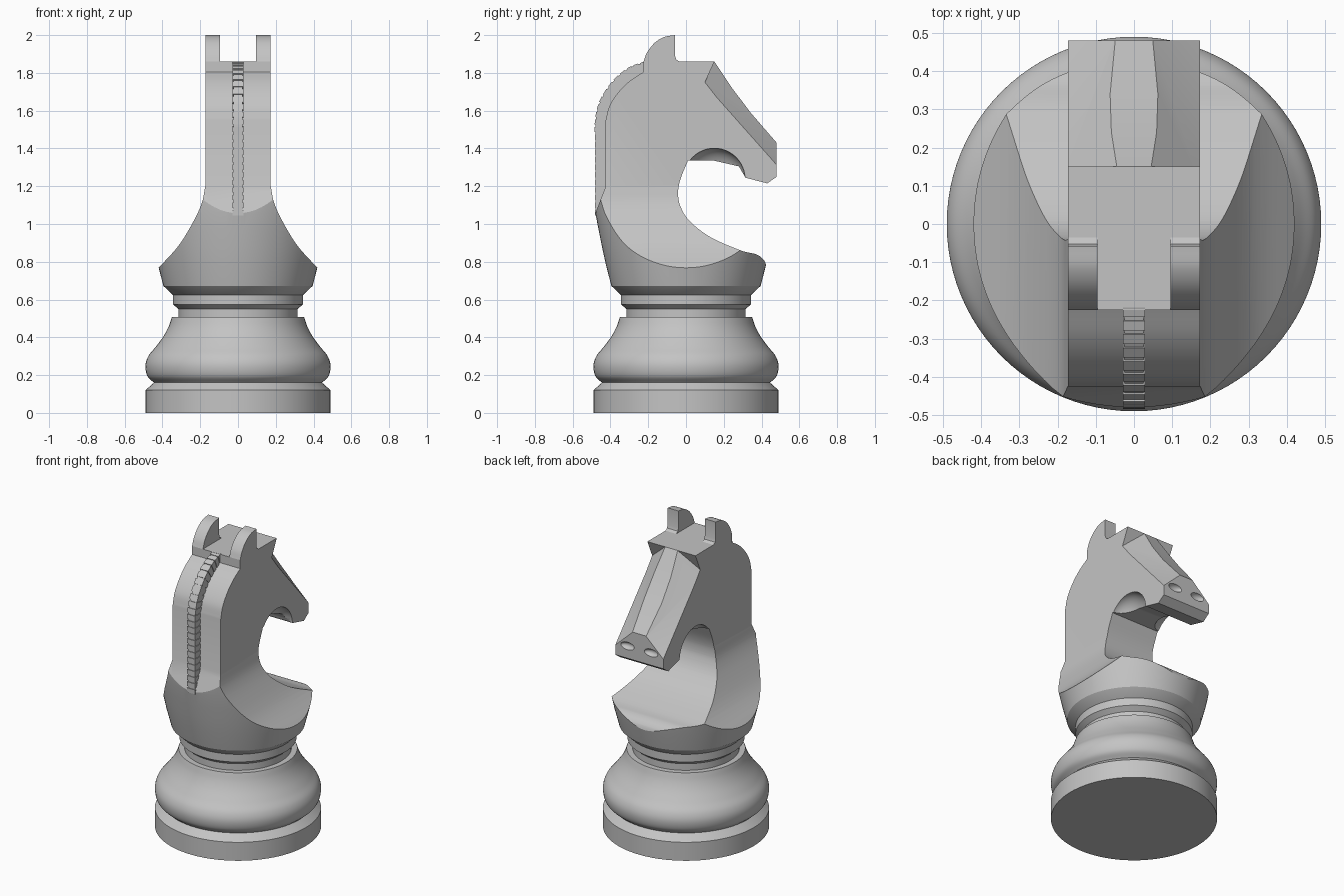
import bpy, bmesh, math
from mathutils import Vector, Matrix

if "Cube" in bpy.data.objects:
    bpy.data.objects.remove(bpy.data.objects["Cube"])

grey = bpy.data.materials.new("plain_grey")
grey.diffuse_color = (0.55, 0.55, 0.55, 1)
grey.use_nodes = True
grey.node_tree.nodes["Principled BSDF"].inputs["Base Color"].default_value = grey.diffuse_color


def finish(name, bm):
    bmesh.ops.recalc_face_normals(bm, faces=bm.faces)
    me = bpy.data.meshes.new(name)
    bm.to_mesh(me)
    bm.free()
    me.materials.append(grey)
    ob = bpy.data.objects.new(name, me)
    bpy.context.collection.objects.link(ob)
    return ob


def spline(pts, n=6):
    """Smooth curve through 2D points."""
    p = [Vector(q) for q in pts]
    p = [2 * p[0] - p[1]] + p + [2 * p[-1] - p[-2]]
    out = []
    for i in range(1, len(p) - 2):
        a, b, c, d = p[i - 1:i + 3]
        for k in range(n):
            t = k / n
            out.append(0.5 * (2 * b + (c - a) * t + (2 * a - 5 * b + 4 * c - d) * t * t
                              + (3 * b - a - 3 * c + d) * t ** 3))
    return out + [p[-2]]


def add_prism(bm, pts, axis, lo, hi):
    """Extrude a (horizontal, z) outline along x or y."""
    def at(p, w):
        return (w, p[0], p[1]) if axis == "x" else (p[0], w, p[1])
    a = [bm.verts.new(at(p, lo)) for p in pts]
    b = [bm.verts.new(at(p, hi)) for p in pts]
    bm.faces.new(a)
    bm.faces.new(b[::-1])
    for i in range(len(pts)):
        j = (i + 1) % len(pts)
        bm.faces.new((a[i], b[i], b[j], a[j]))


def prism(name, pts, axis, lo, hi):
    bm = bmesh.new()
    add_prism(bm, pts, axis, lo, hi)
    return finish(name, bm)


def revolve(name, profile, n=96):
    bm = bmesh.new()
    rings = [[bm.verts.new((r * math.cos(math.tau * i / n), r * math.sin(math.tau * i / n), z))
              for i in range(n)] for r, z in profile]
    for a, b in zip(rings, rings[1:]):
        for i in range(n):
            j = (i + 1) % n
            bm.faces.new((a[i], a[j], b[j], b[i]))
    bm.faces.new(rings[0])
    bm.faces.new(rings[-1])
    return finish(name, bm)


def boolean(ob, cutter, operation):
    """Apply a boolean and discard the cutter."""
    cutter.hide_render = True
    mod = ob.modifiers.new("cut", "BOOLEAN")
    mod.operation, mod.solver, mod.object = operation, "EXACT", cutter
    bpy.context.view_layer.update()
    dg = bpy.context.evaluated_depsgraph_get()
    me = bpy.data.meshes.new_from_object(ob.evaluated_get(dg))
    ob.modifiers.clear()
    ob.data = me
    bpy.data.objects.remove(cutter)


def ellipsoid(name, centre, radii):
    bm = bmesh.new()
    bmesh.ops.create_uvsphere(bm, u_segments=48, v_segments=24, radius=1,
                              matrix=Matrix.Translation(centre) @ Matrix.Diagonal((*radii, 1)))
    return finish(name, bm)


# Turned base: foot, bulge and collar ring
bulge = spline([(0.445, 0.16), (0.48, 0.195), (0.49, 0.25), (0.475, 0.3), (0.437, 0.348),
                (0.395, 0.405), (0.368, 0.455), (0.35, 0.507)])
base = revolve("turned_base", [(0.49, 0), (0.49, 0.12), (0.445, 0.16)] + bulge[1:]
               + [(0.315, 0.507), (0.315, 0.55), (0.345, 0.575), (0.345, 0.627)])

# Horse body: side outline, limited by a front outline and a turned bowl
WIDE = 0.173
neck_back = spline([(-0.425, 1.55), (-0.405, 1.625), (-0.36, 1.695), (-0.3, 1.755), (-0.225, 1.805)])
throat = spline([(0.01, 1.335), (-0.03, 1.235), (-0.042, 1.16), (-0.028, 1.09), (0.02, 1.015),
                 (0.13, 0.93), (0.29, 0.86), (0.37, 0.84), (0.41, 0.812), (0.427, 0.775)])
outline = ([(-0.6, 0.55), (-0.6, 0.742), (-0.425, 1.2)] + neck_back
           + [(-0.225, 1.86), (0.15, 1.86), (0.24, 1.725), (0.34, 1.592), (0.48, 1.43), (0.48, 1.25),
              (0.43, 1.215), (0.315, 1.245), (0.28, 1.305), (0.15, 1.335)]
           + throat + [(0.5, 0.72), (0.5, 0.55)])
body = prism("horse_body", outline, "x", -0.7, 0.7)

flank = spline([(WIDE, 1.2), (0.192, 1.11), (0.238, 1.01), (0.315, 0.885), (0.42, 0.768)])
half = [(WIDE, 2.2)] + flank + [(0.6, 0.62), (0.6, 0.5)]
front = prism("front_outline", half + [(-x, z) for x, z in reversed(half)], "y", -0.8, 0.8)
boolean(body, front, "INTERSECT")

bowl = revolve("bowl_limit", [(0.3, 0.6), (0.345, 0.625), (0.395, 0.672), (0.423, 0.78), (0.445, 0.88),
                              (0.463, 0.97), (0.48, 1.06), (0.49, 1.14), (0.7, 1.2), (0.7, 2.3)])
boolean(body, bowl, "INTERSECT")

# Carving on both sides: face slopes, cheek hollows, nostrils
for s in (-1, 1):
    bm = bmesh.new()
    for x, y, z in [(0.045, 0.15, 1.86), (0.045, 0.5, 1.41), (0.2, 0.09, 1.727), (0.2, 0.5, 1.265),
                    (0.2, 0.155, 1.87), (0.2, 0.5, 1.87), (0.045, 0.155, 1.87), (0.045, 0.5, 1.87)]:
        bm.verts.new((s * x, y, z))
    bmesh.ops.convex_hull(bm, input=bm.verts)
    boolean(body, finish("face_slope", bm), "DIFFERENCE")
    boolean(body, ellipsoid("cheek_hollow", (s * 0.175, 0.15, 1.238), (0.11, 0.163, 0.163)), "DIFFERENCE")
    boolean(body, ellipsoid("nostril", (s * 0.085, 0.487, 1.33), (0.05, 0.03, 0.025)), "DIFFERENCE")

# Ears
ear = spline([(-0.225, 1.86), (-0.205, 1.91), (-0.165, 1.96), (-0.115, 1.99), (-0.058, 2.0)])
ear += [(-0.058, 1.89), (-0.052, 1.871), (-0.035, 1.86)]
ears = [prism("ear_" + side, ear, "x", min(a, b), max(a, b))
        for side, a, b in (("left", -WIDE, -0.095), ("right", 0.095, WIDE))]

# Mane: narrow crest with raised ribs
levels = [1.05 + 0.1 * i for i in range(6)]
outer = spline([(-0.482, z) for z in levels]
               + [(-0.458, 1.65), (-0.395, 1.75), (-0.31, 1.825), (-0.222, 1.86)], 5)
inner = spline([(-0.405, z) for z in levels]
               + [(-0.37, 1.63), (-0.33, 1.69), (-0.27, 1.745), (-0.2, 1.78)], 5)
core = [i.lerp(o, 0.95) for i, o in zip(inner, outer)]
crest = prism("mane_crest", inner + core[::-1], "x", -0.025, 0.025)
bm = bmesh.new()
for i in range(0, len(outer) - 1, 2):
    j = i + 1
    a, b = outer[i].lerp(outer[j], -0.2), outer[i].lerp(outer[j], 1.2)
    c, d = inner[i].lerp(inner[j], 1.2), inner[i].lerp(inner[j], -0.2)
    add_prism(bm, [a, b, c, d], "x", -0.029, 0.029)
ribs = finish("mane_ribs", bm)

# Smooth curved surfaces, keep edges sharp
for ob in [base, body, crest] + ears:
    bpy.ops.object.select_all(action="DESELECT")
    ob.select_set(True)
    bpy.context.view_layer.objects.active = ob
    bpy.ops.object.shade_smooth_by_angle(angle=math.radians(25))
